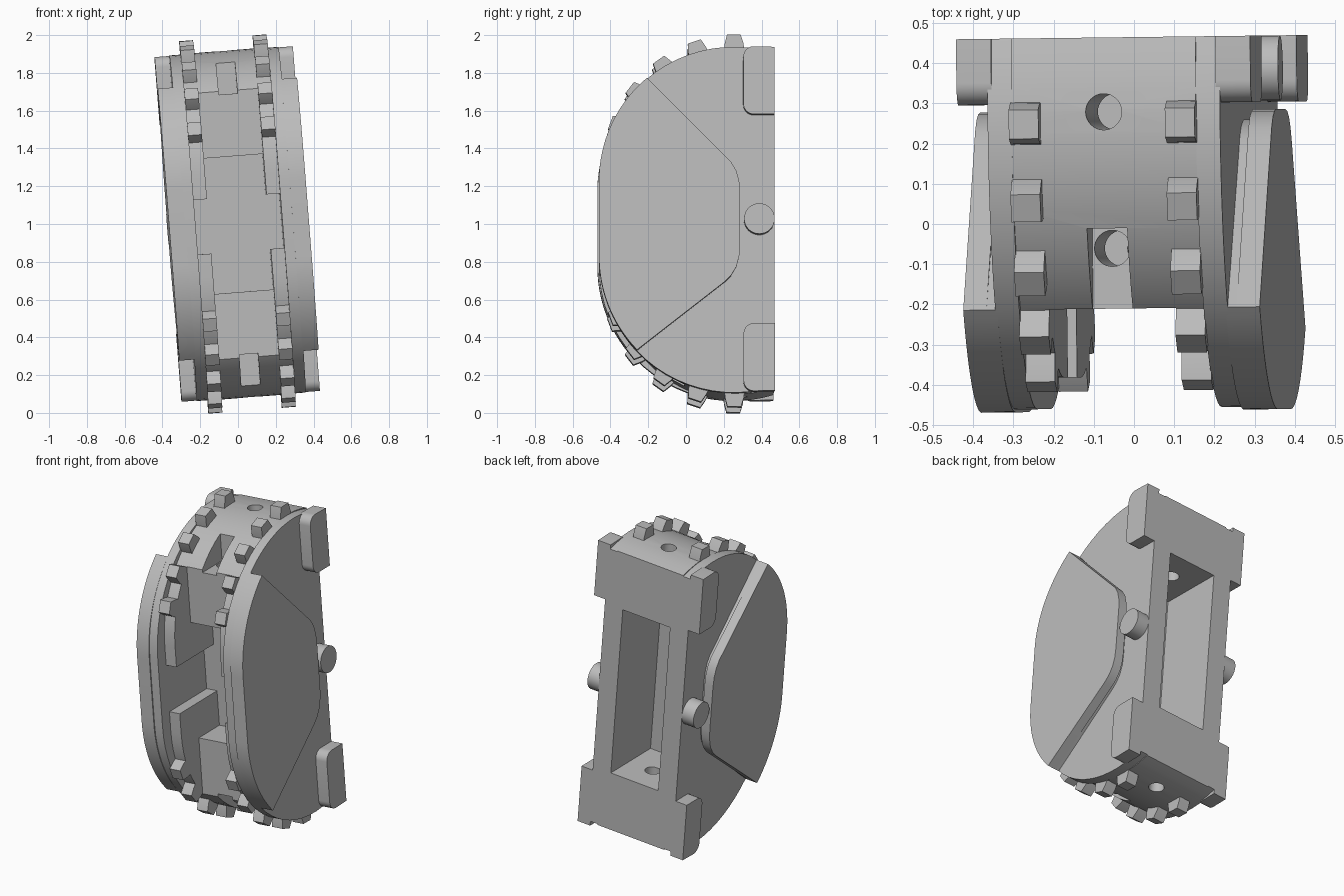
import bpy, bmesh, math
from mathutils import Matrix, Vector

cube = bpy.data.objects.get("Cube")
if cube:
    bpy.data.objects.remove(cube, do_unlink=True)

grey = bpy.data.materials.new("plain grey")
grey.use_nodes = True
TONE = (0.5, 0.5, 0.5, 1)
grey.diffuse_color = TONE
grey.node_tree.nodes["Principled BSDF"].inputs["Base Color"].default_value = TONE

# The whole mechanism leans slightly to one side
LEAN = (Matrix.Translation((0, 0, 1)) @ Matrix.Rotation(math.radians(0.7), 4, 'Z')
        @ Matrix.Rotation(math.radians(-4.5), 4, 'Y'))
BACK = 0.465


def prism(name, pts, x0, x1):
    """Extrude a (y, z) outline from x0 to x1."""
    bm = bmesh.new()
    face = bm.faces.new([bm.verts.new((x0, y, z)) for y, z in pts])
    ext = bmesh.ops.extrude_face_region(bm, geom=[face])["geom"]
    bmesh.ops.translate(bm, vec=(x1 - x0, 0, 0),
                        verts=[v for v in ext if isinstance(v, bmesh.types.BMVert)])
    return finish(name, bm)


def finish(name, bm):
    bmesh.ops.recalc_face_normals(bm, faces=bm.faces)
    mesh = bpy.data.meshes.new(name)
    bm.to_mesh(mesh)
    bm.free()
    mesh.materials.append(grey)
    obj = bpy.data.objects.new(name, mesh)
    bpy.context.collection.objects.link(obj)
    obj.matrix_world = LEAN
    return obj


def box(name, x0, x1, y0, y1, z0, z1):
    return prism(name, [(y0, z0), (y1, z0), (y1, z1), (y0, z1)], x0, x1)


def rod(name, radius, matrix, depth):
    bm = bmesh.new()
    bmesh.ops.create_cone(bm, cap_ends=True, segments=32, radius1=radius,
                          radius2=radius, depth=depth, matrix=matrix)
    return finish(name, bm)


def arc(cy, cz, r, a0, a1, n=20):
    angles = [math.radians(a0 + (a1 - a0) * i / n) for i in range(n + 1)]
    return [(cy + r * math.cos(a), cz + r * math.sin(a)) for a in angles]


def d_shape(cy, cz, r):
    """Flat back, rounded top, front and bottom."""
    a = math.degrees(math.acos((BACK - cy) / r))
    return arc(cy, cz, r, a, 180) + arc(cy, -cz, r, 180, 360 - a)


def carve(obj, cutters):
    for c in cutters:
        c.hide_render = True
        mod = obj.modifiers.new("cut", 'BOOLEAN')
        mod.operation, mod.solver, mod.object = 'DIFFERENCE', 'EXACT', c
    bpy.context.view_layer.update()
    deps = bpy.context.evaluated_depsgraph_get()
    mesh = bpy.data.meshes.new_from_object(obj.evaluated_get(deps))
    obj.modifiers.clear()
    obj.data = mesh
    for c in cutters:
        bpy.data.objects.remove(c, do_unlink=True)


# Central drum with its front channel, rear pocket, notches and bolt holes
CY, CZ, ROOT = 0.27, 0.27, 0.65
core = prism("central_drum", d_shape(CY, CZ, ROOT), -0.23, 0.23)
cutters = [
    box("channel_cut", -0.158, 0.158, -0.6, -0.21, -1, 1),
    box("middle_cut", -0.158, 0.158, -0.61, 0, -0.36, 0.36),
    box("rim_gap_cut", -0.3, 0.3, -0.62, 0, -0.145, 0.145),
    box("pocket_cut", -0.165, 0.165, 0.06, 0.6, -0.53, 0.53),
]
for s in (1, -1):
    cutters.append(box("notch_cut", -0.05, 0.05, -0.3, -0.01, *sorted((0.69 * s, 1.1 * s))))
for y in (0.28, -0.06):
    cutters.append(rod("hole_cut", 0.045, Matrix.Translation((0, y, 0)), 2.4))
carve(core, cutters)

# Drive teeth on both rims, upper and lower
tooth = [(-0.055, -0.03), (0.055, -0.03), (0.05, 0.02), (0.036, 0.068),
         (-0.036, 0.068), (-0.05, 0.02)]
for side, x in (("left", 0.195), ("right", -0.195)):
    for level, s in (("upper", 1), ("lower", -1)):
        for i in range(5):
            a = math.radians(91.5 + 17 * i)
            out = Vector((math.cos(a), math.sin(a)))
            along = Vector((-out.y, out.x))
            pts = []
            for t, h in tooth:
                p = Vector((CY, CZ)) + out * (ROOT + h) + along * t
                pts.append((p.x, p.y * s))
            prism(f"{side}_{level}_tooth_{i + 1}", pts, x - 0.037, x + 0.037)


def cover(inset):
    """Outer cover outline: rounded front, two slanted edges, straight back."""
    cy, cz, r = 0.25, 0.2, 0.715
    d = inset
    front = arc(cy, cz, r, 130, 180) + arc(cy, -cz, r, 180, 224)
    back = [(0.2 - d, -0.335), (0.235 - d, -0.3), (0.262 - d, -0.255), (0.277 - d, -0.2),
            (0.282 - d, -0.14), (0.282 - d, 0.14), (0.277 - d, 0.2),
            (0.262 - d, 0.255), (0.235 - d, 0.3), (0.2 - d, 0.335)]
    return front + back


# Bracket outline with rounded front corners
bracket = ([(BACK, 0.555)] + arc(0.355, 0.61, 0.055, 270, 180, 8)
           + arc(0.355, 0.86, 0.055, 180, 90, 8) + [(BACK, 0.912)])

for side, s in (("left", 1), ("right", -1)):
    prism(f"{side}_side_wall", d_shape(0.25, 0.21, 0.708), 0.23 * s, 0.29 * s)
    prism(f"{side}_cover_spacer", cover(0.025), 0.285 * s, 0.312 * s)
    prism(f"{side}_cover_plate", cover(0), 0.312 * s, 0.37 * s)
    for level, k in (("upper", 1), ("lower", -1)):
        prism(f"{side}_{level}_bracket", [(y, z * k) for y, z in bracket], 0.28 * s, 0.367 * s)
    rod(f"{side}_pin", 0.081, Matrix.Translation((0.32 * s, 0.384, 0))
        @ Matrix.Rotation(math.pi / 2, 4, 'Y'), 0.1)

# Smooth the curved faces and keep the edges crisp
bpy.ops.object.select_all(action='DESELECT')
for o in bpy.context.collection.objects:
    if o.type == 'MESH' and grey.name in o.data.materials:
        o.select_set(True)
        bpy.context.view_layer.objects.active = o
bpy.ops.object.shade_smooth_by_angle(angle=math.radians(30))
